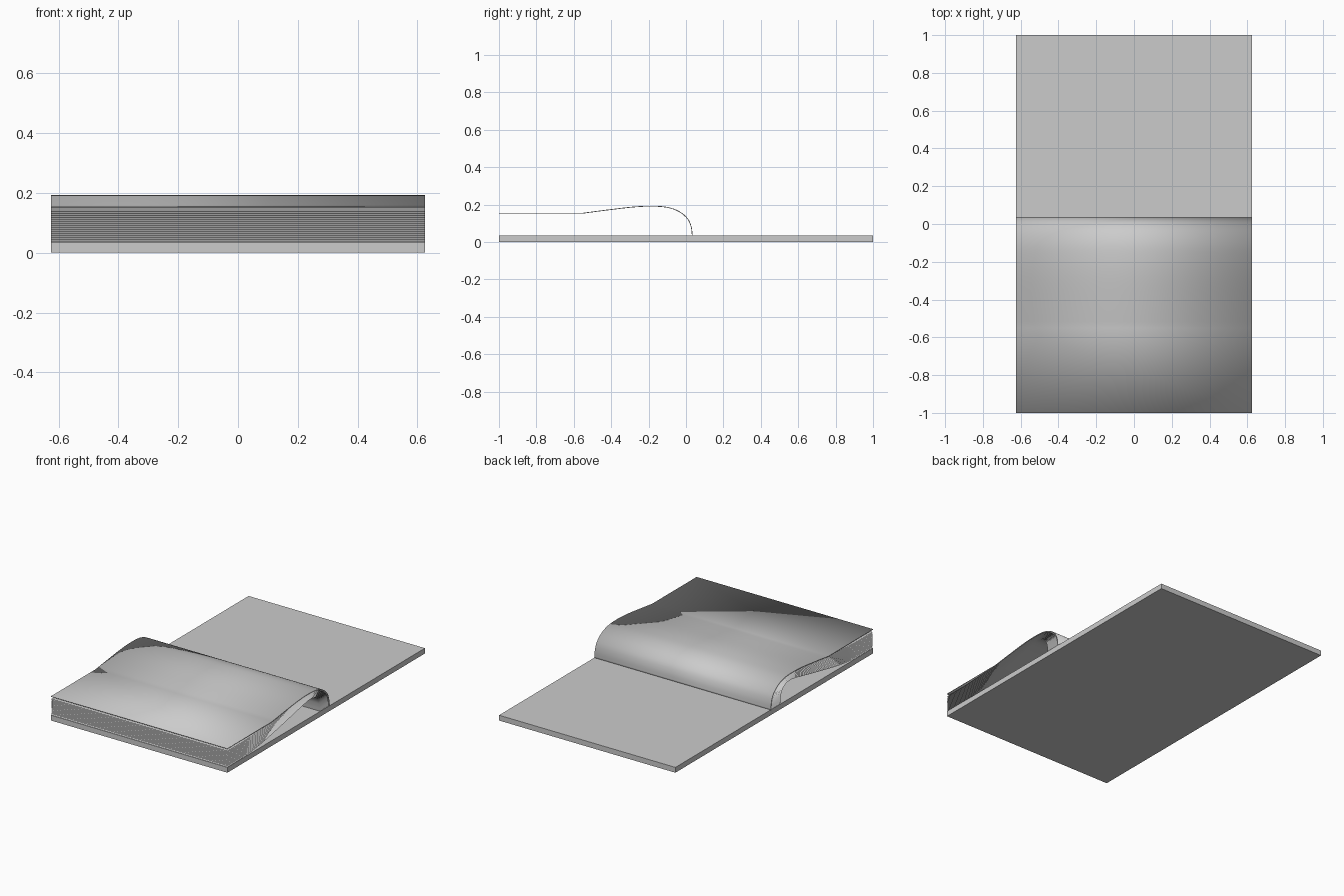
import bpy, bmesh
from mathutils import Vector

if "Cube" in bpy.data.objects:
    bpy.data.objects.remove(bpy.data.objects["Cube"])

W = 0.625          # half width along x
BOARD = 0.034      # board thickness
SHEETS = 16

grey = bpy.data.materials.new("plain grey")
grey.diffuse_color = (0.6, 0.6, 0.6, 1)
grey.use_nodes = True
grey.node_tree.nodes["Principled BSDF"].inputs["Base Color"].default_value = grey.diffuse_color


def smooth_path(pts, steps=4):
    """Catmull-Rom curve through (y, z) points."""
    p = [Vector(q) for q in pts]
    p = [p[0] * 2 - p[1]] + p + [p[-1] * 2 - p[-2]]
    out = []
    for i in range(1, len(p) - 2):
        a, b, c, d = p[i - 1:i + 3]
        for k in range(steps):
            t = k / steps
            out.append(0.5 * (2 * b + (c - a) * t + (2 * a - 5 * b + 4 * c - d) * t ** 2
                              + (3 * b - a - 3 * c + d) * t ** 3))
    return out + [p[-2]]


def add_object(name, bm):
    me = bpy.data.meshes.new(name)
    bm.to_mesh(me)
    bm.free()
    me.materials.append(grey)
    ob = bpy.data.objects.new(name, me)
    bpy.context.collection.objects.link(ob)
    return ob


def add_sheet(bm, path):
    rows = [[bm.verts.new((x, q[0], q[1])) for x in (-W, W)] for q in path]
    for a, b in zip(rows, rows[1:]):
        bm.faces.new((a[0], b[0], b[1], a[1])).smooth = True


# Back board
bm = bmesh.new()
bmesh.ops.create_cube(bm, size=1)
bmesh.ops.scale(bm, verts=bm.verts, vec=(2 * W, 2, BOARD))
bmesh.ops.translate(bm, verts=bm.verts, vec=(0, 0, BOARD / 2))
add_object("back_board", bm)

# Fanned pages: blended between the innermost and outermost profile
inner = [(-.06, .034), (-.065, .07), (-.075, .105), (-.1, .135), (-.15, .15), (-.22, .142),
         (-.35, .115), (-.5, .084), (-.65, .056), (-.76, .042), (-.84, .038), (-1, .038)]
outer = [(.025, .034), (.018, .08), (0, .12), (-.04, .155), (-.1, .18), (-.18, .187),
         (-.28, .183), (-.42, .168), (-.55, .152), (-.7, .143), (-.83, .137), (-1, .137)]
bm = bmesh.new()
for i in range(SHEETS):
    t = i / (SHEETS - 1)
    mix = [Vector(a).lerp(Vector(b), t) for a, b in zip(inner, outer)]
    add_sheet(bm, smooth_path(mix))
add_object("pages", bm)

# Turned front cover: curls over the pages, then lies flat from a crease
curl = [(.036, .03), (.03, .08), (.01, .125), (-.035, .164), (-.1, .187), (-.18, .193),
        (-.28, .189), (-.42, .173), (-.55, .156)]
bm = bmesh.new()
add_sheet(bm, smooth_path(curl) + [Vector((-1, .156))])
cover = add_object("front_cover", bm)
solid = cover.modifiers.new("thickness", 'SOLIDIFY')
solid.thickness = 0.004
# normals face outward; keep the thickness on the inner side
solid.offset = -1
bpy.context.view_layer.objects.active = cover
cover.select_set(True)
bpy.ops.object.shade_smooth_by_angle()
